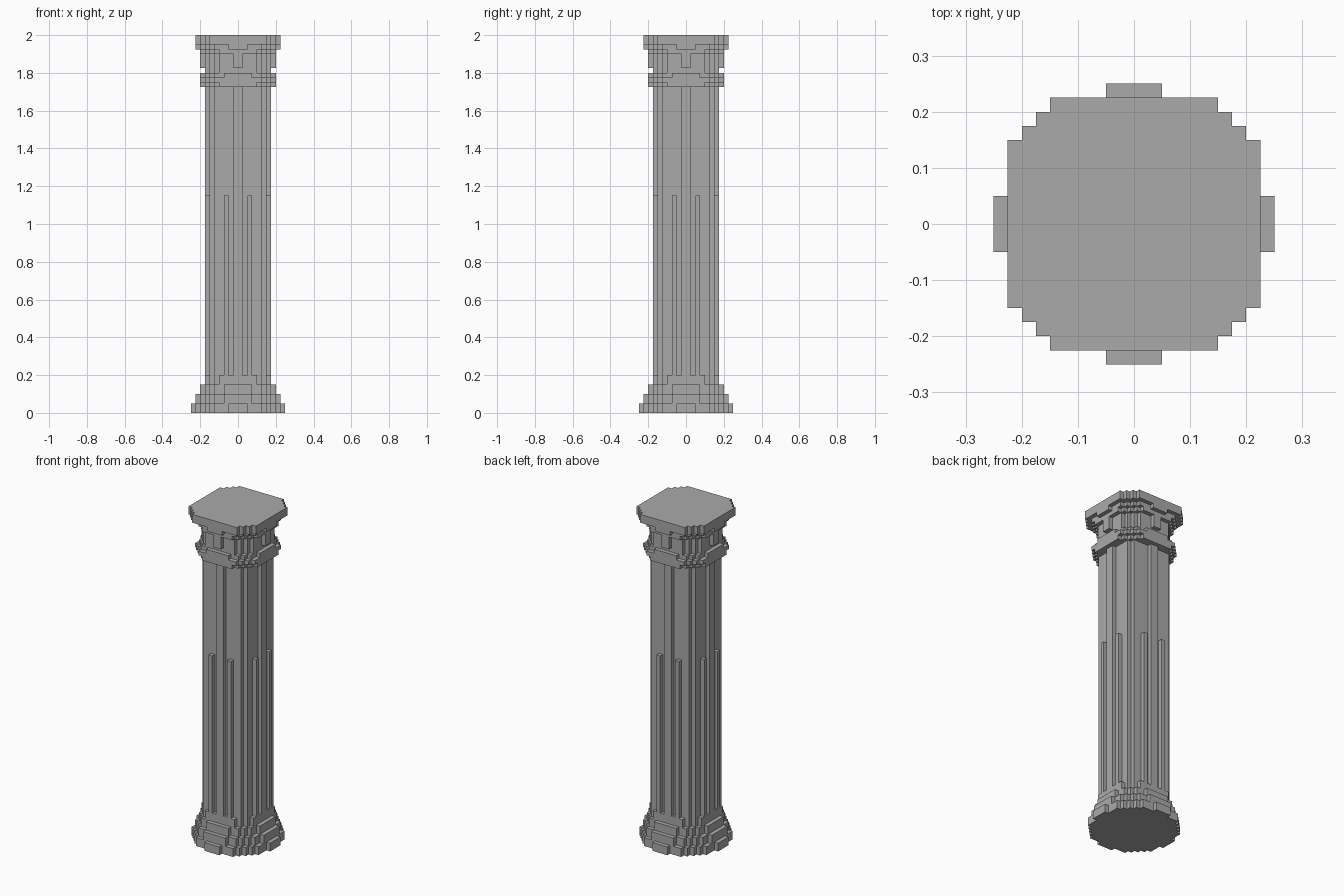
import bpy
import bmesh
import math
from mathutils import Vector

if "Cube" in bpy.data.objects:
    bpy.data.objects.remove(bpy.data.objects["Cube"], do_unlink=True)

UNIT = 0.025  # edge of one block

stone = bpy.data.materials.new("grey_stone")
stone.use_nodes = True
GREY = (0.4, 0.4, 0.4, 1)
stone.diffuse_color = GREY
stone.node_tree.nodes["Principled BSDF"].inputs["Base Color"].default_value = GREY


def disc(radius, limit=10):
    """Blocks of a stepped disc, clipped to a square."""
    span = range(-limit, limit)
    return {(x, y) for x in span for y in span
            if math.hypot(x + 0.5, y + 0.5) <= radius}


def fluted(grooves):
    """Shaft section with grooves cut in the outermost blocks of each side."""
    def ring_index(v):
        return v if v >= 0 else -v - 1

    def is_groove(x, y):
        a, b = sorted((ring_index(x), ring_index(y)))
        return b == 6 and a in grooves
    return {c for c in disc(7.4, 7) if not is_groove(*c)}


# Each part is a stack of (section, height in blocks)
PARTS = {
    "base": [(disc(9.7), 2), (disc(9), 2), (disc(8), 2), (disc(7.4, 7), 2)],
    "shaft": [(fluted({1, 3}), 38), (fluted({1, 2, 3}), 23)],
    "capital": [(disc(8.3, 8), 1), (disc(8.75, 8), 1), (disc(8), 1),
                (disc(7.4, 7), 1), (disc(7.55), 3), (disc(8.3, 8), 1),
                (disc(8.8), 1), (disc(10.2, 9), 2)],
}

layers = [(name, cells) for name, stack in PARTS.items()
          for cells, height in stack for _ in range(height)]


def solid(x, y, z):
    return 0 <= z < len(layers) and (x, y) in layers[z][1]


def build(name):
    """Skin the exposed block sides of one part and merge flat areas."""
    bm = bmesh.new()
    corners = {}

    def corner(p):
        key = tuple(round(c) for c in p)
        if key not in corners:
            corners[key] = bm.verts.new(Vector(key) * UNIT)
        return corners[key]

    for z, (owner, cells) in enumerate(layers):
        if owner != name:
            continue
        for x, y in sorted(cells):
            centre = Vector((x + 0.5, y + 0.5, z + 0.5))
            for axis in range(3):
                for sign in (-1, 1):
                    n = Vector((0, 0, 0))
                    n[axis] = sign
                    if solid(x + int(n.x), y + int(n.y), z + int(n.z)):
                        continue
                    u = Vector((0, 0, 0))
                    u[(axis + 1) % 3] = 0.5
                    v = n.cross(u)
                    mid = centre + n * 0.5
                    bm.faces.new([corner(mid + d) for d in
                                  (-u - v, u - v, u + v, v - u)])
    bmesh.ops.dissolve_limit(bm, angle_limit=0.02, verts=bm.verts[:],
                             edges=bm.edges[:])
    mesh = bpy.data.meshes.new(name)
    bm.to_mesh(mesh)
    bm.free()
    mesh.materials.append(stone)
    bpy.context.collection.objects.link(bpy.data.objects.new(name, mesh))


for part in PARTS:
    build(part)
